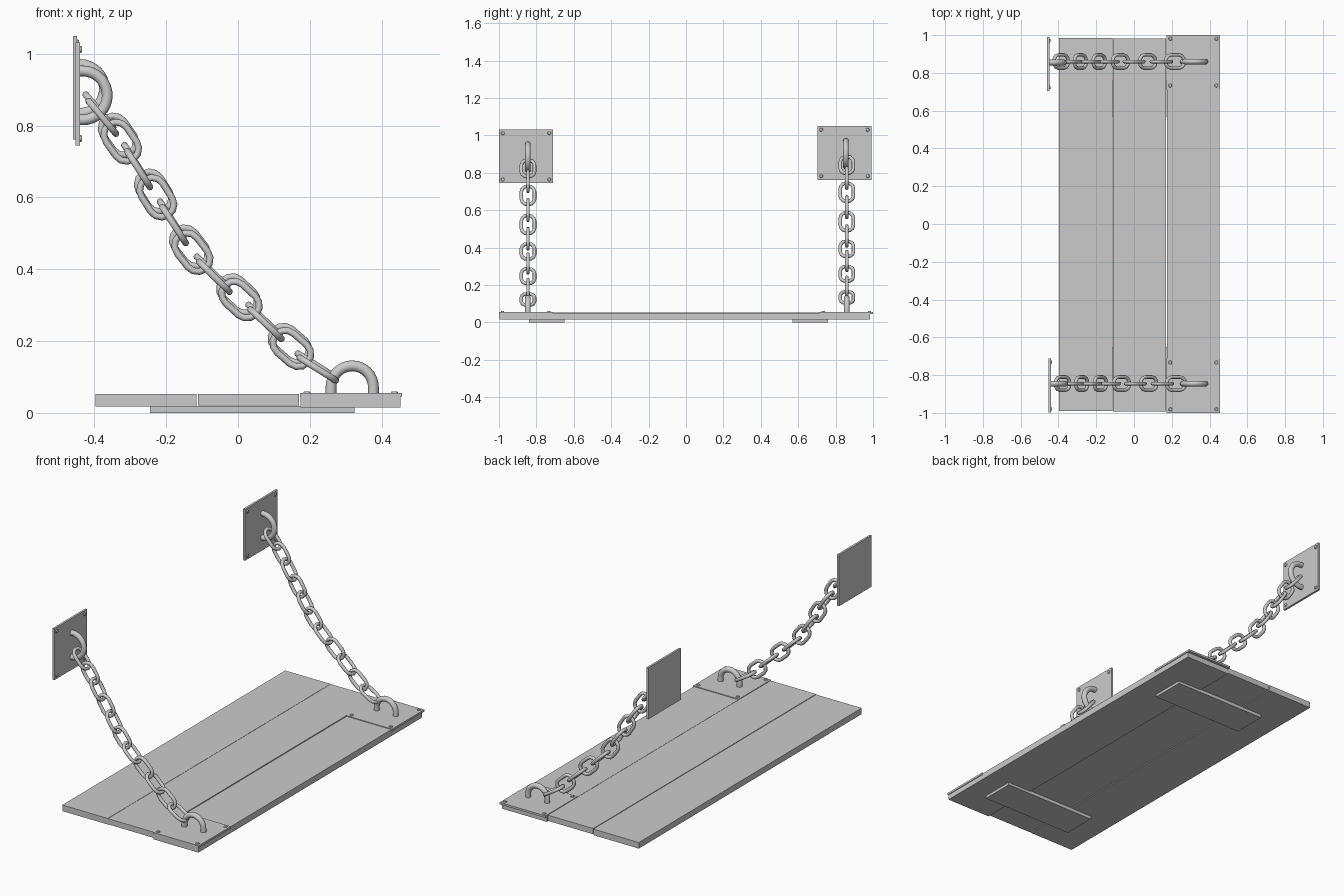
import bpy, bmesh, math
from mathutils import Vector, Matrix

if "Cube" in bpy.data.objects:
    bpy.data.objects.remove(bpy.data.objects["Cube"])


def finish(bm, name, smooth=False):
    bmesh.ops.recalc_face_normals(bm, faces=bm.faces)
    me = bpy.data.meshes.new(name)
    bm.to_mesh(me)
    bm.free()
    ob = bpy.data.objects.new(name, me)
    bpy.context.collection.objects.link(ob)
    if smooth:
        bpy.ops.object.select_all(action='DESELECT')
        ob.select_set(True)
        bpy.context.view_layer.objects.active = ob
        bpy.ops.object.shade_smooth_by_angle(angle=math.radians(50))
    return ob


def box(name, x, y, z):
    bm = bmesh.new()
    bmesh.ops.create_cube(bm, size=1)
    for v in bm.verts:
        v.co = [(r[0] + r[1]) / 2 + c * (r[1] - r[0]) for c, r in zip(v.co, (x, y, z))]
    return finish(bm, name)


def tube(name, pts, r, closed, matrix, sides=10):
    """Round bar swept along a flat path in the local XZ plane."""
    bm = bmesh.new()
    pts = [Vector((a, 0, b)) for a, b in pts]
    n, rings = len(pts), []
    for i, p in enumerate(pts):
        if closed:
            a, b = pts[i - 1], pts[(i + 1) % n]
        else:
            a, b = pts[max(i - 1, 0)], pts[min(i + 1, n - 1)]
        t = (b - a).normalized()
        side = Vector((t.z, 0, -t.x))
        ring = []
        for k in range(sides):
            w = 2 * math.pi * k / sides
            ring.append(bm.verts.new(p + side * r * math.cos(w) + Vector((0, r * math.sin(w), 0))))
        rings.append(ring)
    for i in range(n if closed else n - 1):
        a, b = rings[i], rings[(i + 1) % n]
        for k in range(sides):
            bm.faces.new((a[k], a[(k + 1) % sides], b[(k + 1) % sides], b[k]))
    if not closed:
        bm.faces.new(rings[0])
        bm.faces.new(rings[-1])
    ob = finish(bm, name, True)
    ob.matrix_world = matrix
    return ob


def rivet(name, loc, rot=Matrix()):
    bm = bmesh.new()
    bmesh.ops.create_cone(bm, cap_ends=True, segments=12, radius1=0.011, radius2=0.008,
                          depth=0.008, matrix=Matrix.Translation(loc) @ rot)
    return finish(bm, name, True)


def arch(R, leg):
    pts = [(R, -leg)]
    pts += [(R * math.cos(math.pi * i / 16), R * math.sin(math.pi * i / 16)) for i in range(17)]
    return pts + [(-R, -leg)]


def link_path(half, R, seg=6):
    pts = []
    for s, start in ((1, -90), (-1, 90)):
        for i in range(seg + 1):
            w = math.radians(start + 180 * i / seg)
            pts.append((s * half + R * math.cos(w), R * math.sin(w)))
    return pts


# planks and the battens underneath
box("plank_rear", (-0.397, -0.115), (-0.99, 0.985), (0.018, 0.052))
box("plank_middle", (-0.112, 0.170), (-0.993, 0.982), (0.021, 0.053))
box("plank_front", (0.174, 0.452), (-0.997, 0.985), (0.015, 0.051))
box("batten_left", (-0.245, 0.325), (-0.84, -0.65), (0, 0.019))
box("batten_right", (-0.245, 0.325), (0.57, 0.76), (0, 0.019))

# link centres of one chain in x, z; links alternate edge-on and face-on
CHAIN = [(-0.378, 0.823), (-0.325, 0.755), (-0.277, 0.679), (-0.226, 0.600),
         (-0.178, 0.523), (-0.127, 0.447), (-0.066, 0.379), (0.007, 0.315),
         (0.078, 0.247), (0.150, 0.179), (0.222, 0.122)]
ENDS = [(-0.43, 0.89)] + CHAIN + [(0.31, 0.07)]
LINK = link_path(0.024, 0.035)
ROT_Y = Matrix.Rotation(math.radians(90), 4, 'Y')

for tag, ys, yw, yp, yc, dx, dz in (("left", -0.857, -0.855, -0.845, -0.845, 0, 0),
                                    ("right", 0.857, 0.847, 0.855, 0.86, -0.008, 0.018)):
    # bolted plate on the planks, with its ring
    box("floor_plate_" + tag, (0.172, 0.456), (ys - 0.143, ys + 0.143), (0.044, 0.055))
    tube("floor_ring_" + tag, arch(0.059, 0.025), 0.015, False,
         Matrix.Translation((0.318, yc, 0.072)), 14)
    # wall plate with its ring
    wx, wz = -0.446 + dx, 0.888 + dz
    box("wall_plate_" + tag, (wx - 0.006, wx + 0.006), (yw - 0.144, yw + 0.144),
        (wz - 0.144, wz + 0.144))
    tube("wall_ring_" + tag, arch(0.068, 0.014), 0.015, False,
         Matrix.Translation((wx + 0.014, yp, wz - 0.004)) @ ROT_Y, 14)
    # corner rivets
    for i in (-1, 1):
        for j in (-1, 1):
            rivet("floor_rivet_" + tag, (0.314 + i * 0.122, ys + j * 0.124, 0.056))
            rivet("wall_rivet_" + tag, (wx + 0.007, yw + i * 0.124, wz + j * 0.124), ROT_Y)
    # chain
    for i, (x, z) in enumerate(CHAIN):
        a, b = ENDS[i], ENDS[i + 2]
        ang = math.atan2(b[1] - a[1], b[0] - a[0])
        if i == 0:
            ang = math.radians(-50)
        if i == len(CHAIN) - 1:
            ang = math.radians(-32)
        f = 1 - 0.4 * i / len(CHAIN)
        m = (Matrix.Translation((x + dx * f, yc, z + dz * f)) @ Matrix.Rotation(-ang, 4, 'Y')
             @ Matrix.Rotation(math.pi / 2 if i % 2 == 0 else 0, 4, 'X'))
        tube("chain_link_" + tag, LINK, 0.0095, True, m)
